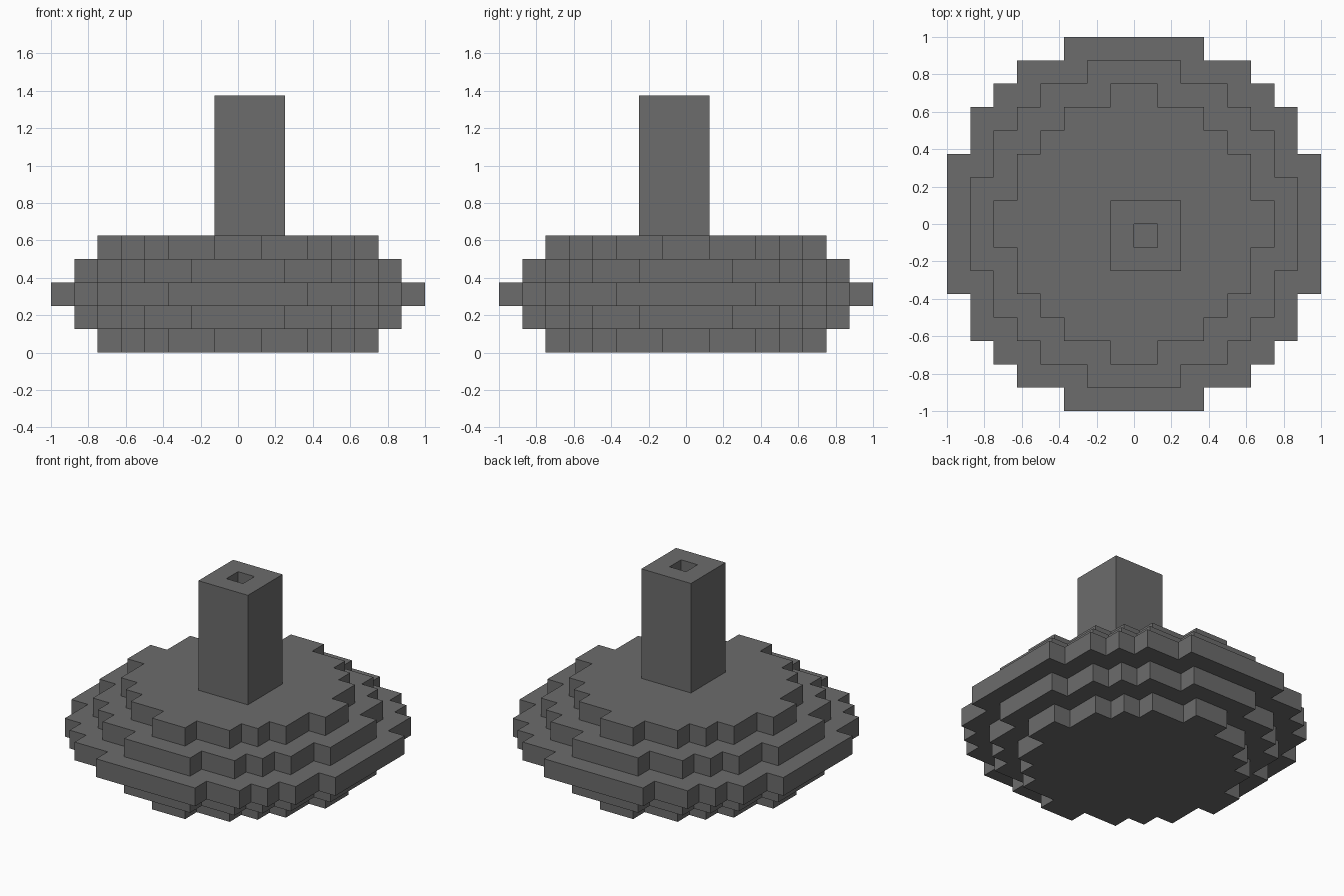
import bpy
import bmesh
from mathutils import Vector

UNIT = 0.125  # edge length of one block

old = bpy.data.objects.get("Cube")
if old:
    bpy.data.objects.remove(old, do_unlink=True)

grey = bpy.data.materials.new("dark grey")
grey.use_nodes = True
colour = (0.15, 0.15, 0.15, 1)
grey.diffuse_color = colour
grey.node_tree.nodes["Principled BSDF"].inputs["Base Color"].default_value = colour


def block_shell(name, cells):
    """Skin a set of blocks with outer faces only, merged into large flats."""
    bm = bmesh.new()
    for cell in cells:
        centre = Vector(cell) + Vector((0.5, 0.5, 0.5))
        for axis in range(3):
            for sign in (-1, 1):
                n = Vector((0, 0, 0))
                n[axis] = sign
                if tuple(int(c + d) for c, d in zip(cell, n)) in cells:
                    continue
                u = Vector((n.y, n.z, n.x))
                v = n.cross(u)
                corners = (-u - v, u - v, u + v, v - u)
                bm.faces.new([bm.verts.new((centre + (n + c) / 2) * UNIT)
                              for c in corners])
    bmesh.ops.remove_doubles(bm, verts=bm.verts, dist=0.001)
    bmesh.ops.dissolve_limit(bm, angle_limit=0.01, verts=bm.verts, edges=bm.edges)
    mesh = bpy.data.meshes.new(name)
    bm.to_mesh(mesh)
    bm.free()
    mesh.materials.append(grey)
    obj = bpy.data.objects.new(name, mesh)
    bpy.context.collection.objects.link(obj)


# Stepped round base: each tier lists (half width, half depth) of its rectangles
small = [(1, 6), (3, 5), (4, 4), (5, 3), (6, 1)]
medium = [(2, 7), (4, 6), (5, 5), (6, 4), (7, 2)]
large = [(3, 8), (5, 7), (6, 6), (7, 5), (8, 3)]
base = set()
for z, tier in enumerate((small, medium, large, medium, small)):
    for w, d in tier:
        base |= {(x, y, z) for x in range(-w, w) for y in range(-d, d)}
block_shell("stepped_base", base)

# Hollow square tower, one block off centre
tower = {(x, y, z) for x in range(-1, 2) for y in range(-2, 1)
         for z in range(5, 11) if (x, y) != (0, -1)}
block_shell("hollow_tower", tower)
